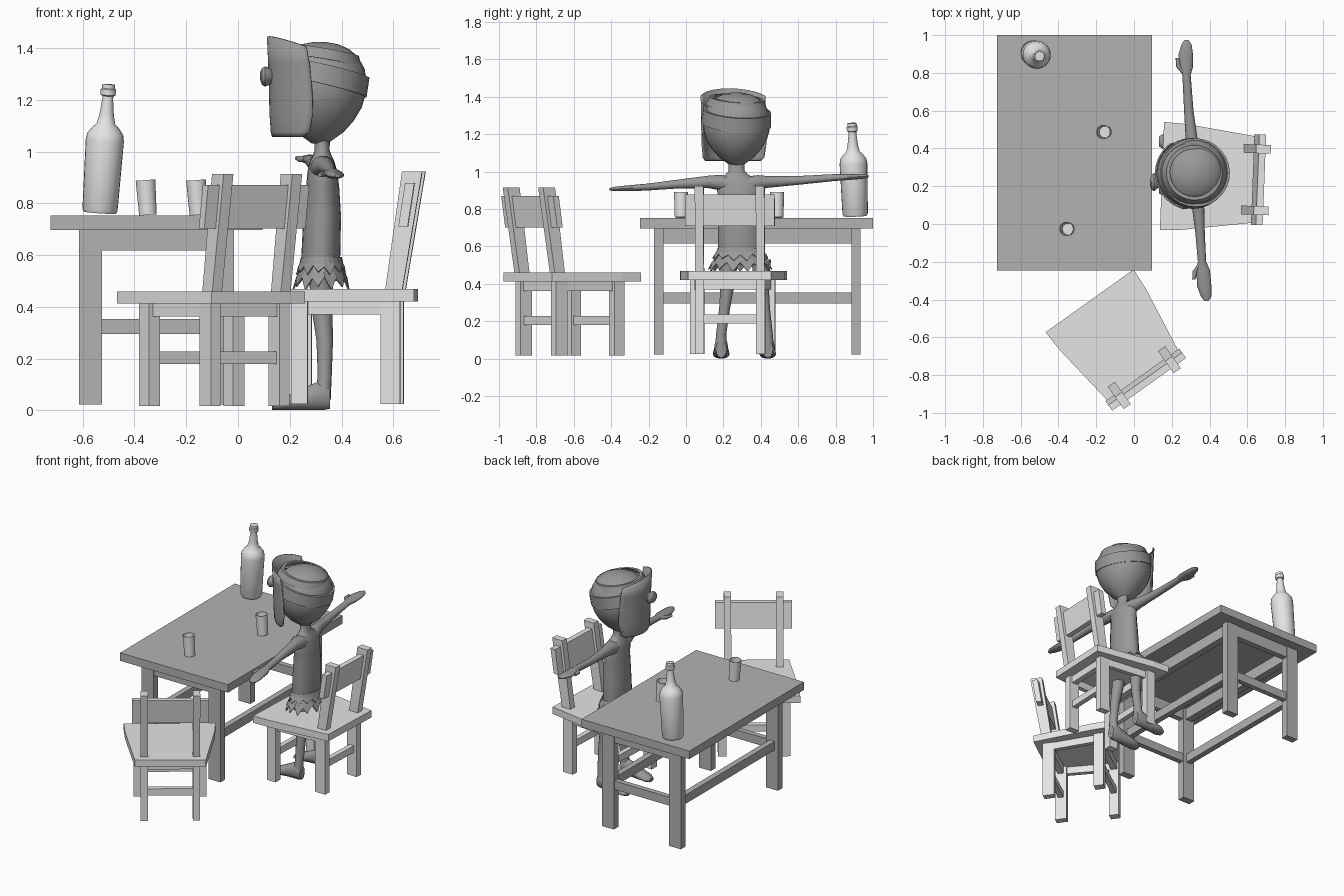
import bpy, bmesh, math
from math import cos, sin, pi, radians

if "Cube" in bpy.data.objects:
    bpy.data.objects.remove(bpy.data.objects["Cube"])


def material(name, v):
    m = bpy.data.materials.new(name)
    m.diffuse_color = (v, v, v, 1)
    m.use_nodes = True
    m.node_tree.nodes["Principled BSDF"].inputs["Base Color"].default_value = m.diffuse_color
    return m


TABLE = material("table grey", 0.45)
CHAIR = material("chair light grey", 0.78)
FIGURE = material("figure dark grey", 0.32)
GLASS = material("glass pale grey", 0.78)


def make(name, verts, faces, mat, smooth=False, loc=(0, 0, 0), rot=(0, 0, 0)):
    me = bpy.data.meshes.new(name)
    me.from_pydata(verts, [], faces)
    bm = bmesh.new()
    bm.from_mesh(me)
    bmesh.ops.recalc_face_normals(bm, faces=bm.faces)
    bm.to_mesh(me)
    bm.free()
    me.materials.append(mat)
    ob = bpy.data.objects.new(name, me)
    bpy.context.collection.objects.link(ob)
    ob.location, ob.rotation_euler = loc, rot
    if smooth:
        bpy.ops.object.select_all(action='DESELECT')
        ob.select_set(True)
        bpy.context.view_layer.objects.active = ob
        bpy.ops.object.shade_smooth_by_angle(angle=radians(40))
    return ob


def prism(name, bottom, top, mat, **kw):
    """Join two outlines with the same number of points."""
    n = len(bottom)
    sides = [(i, (i + 1) % n, n + (i + 1) % n, n + i) for i in range(n)]
    return make(name, bottom + top, sides + [tuple(range(n)), tuple(range(n, 2 * n))], mat, **kw)


def rect(cx, cy, z, w, d):
    return [(cx + sx * w / 2, cy + sy * d / 2, z) for sx, sy in ((-1, -1), (1, -1), (1, 1), (-1, 1))]


def box(name, x0, x1, y0, y1, z0, z1, mat, **kw):
    cx, cy, w, d = (x0 + x1) / 2, (y0 + y1) / 2, x1 - x0, y1 - y0
    return prism(name, rect(cx, cy, z0, w, d), rect(cx, cy, z1, w, d), mat, **kw)


def loft(name, rings, mat, axis='z', n=20, caps=True, **kw):
    """Rings are (x, y, z, radius a, radius b), lying across the axis."""
    verts, faces = [], []
    for x, y, z, a, b in rings:
        for i in range(n):
            c, s = a * cos(2 * pi * i / n), b * sin(2 * pi * i / n)
            verts.append({'z': (x + c, y + s, z), 'y': (x + c, y, z + s), 'x': (x, y + c, z + s)}[axis])
    for r in range(len(rings) - 1):
        for i in range(n):
            j = (i + 1) % n
            faces.append((r * n + i, r * n + j, (r + 1) * n + j, (r + 1) * n + i))
    if caps:
        faces += [tuple(range(n)), tuple(range((len(rings) - 1) * n, len(rings) * n))]
    return make(name, verts, faces, mat, smooth=True, **kw)


def lathe(name, profile, mat, **kw):
    return loft(name, [(0, 0, z, r, r) for r, z in profile], mat, n=24, **kw)


# Table
box("table_top", -0.725, 0.095, -0.245, 1.0, 0.697, 0.752, TABLE)
TX, TY = (-0.57, -0.06), (-0.145, 0.909)
for x in TX:
    for y in TY:
        box("table_leg", x - .045, x + .045, y - .025, y + .025, 0.022, 0.697, TABLE)
    box("table_long_apron", x - .025, x + .025, TY[0], TY[1], 0.617, 0.697, TABLE)
    box("table_long_stretcher", x - .02, x + .02, TY[0], TY[1], 0.295, 0.355, TABLE)
for y in TY:
    box("table_end_apron", TX[0], TX[1], y - .02, y + .02, 0.617, 0.697, TABLE)
    box("table_end_stretcher", TX[0], TX[1], y - .018, y + .018, 0.295, 0.353, TABLE)


# Chairs: local origin is the middle of the seat front, +y is forward
def chair(x, y, z, angle):
    kw = dict(loc=(x, y, z), rot=(0, 0, radians(angle)))
    half = [(0.286, 0), (0.28, -0.12), (0.222, -0.54)]
    outline = half + [(-u, v) for u, v in reversed(half)]
    prism("seat", [(u, v, .42) for u, v in outline], [(u, v, .468) for u, v in outline], CHAIR, **kw)
    lean = lambda h: -0.46 - 0.155 * (h - 0.46)
    for s in (-1, 1):
        box("front_leg", s * .2 - .027, s * .2 + .027, -.13, -.065, .025, .42, CHAIR, **kw)
        box("back_leg", s * .163 - .023, s * .163 + .023, -.486, -.41, .025, .42, CHAIR, **kw)
        prism("back_post", rect(s * .163, lean(.46), .46, .046, .066),
              rect(s * .163, lean(.922), .922, .046, .078), CHAIR, **kw)
        prism("side_apron", rect(s * .193, -.1, .37, .03, .03)[:2] + rect(s * .163, -.45, .37, .03, .03)[1::-1],
              rect(s * .193, -.1, .42, .03, .03)[:2] + rect(s * .163, -.45, .42, .03, .03)[1::-1], CHAIR, **kw)
    prism("back_panel", rect(0, lean(.71), .71, .48, .036),
          rect(0, lean(.878), .878, .48, .036), CHAIR, **kw)
    for part, v, u in (("front", -.097, .2), ("back", -.448, .163)):
        box(part + "_apron", -u, u, v - .02, v + .02, .37, .42, CHAIR, **kw)
        box(part + "_stretcher", -u, u, v - .017, v + .017, .188, .235, CHAIR, **kw)


chair(0.148, 0.254, 0.0, 87.8)
chair(-0.235, -0.407, -0.008, 35.5)

# Bottle and two open glasses
lathe("bottle", [(.062, 0), (.068, .012), (.074, .28), (.07, .305), (.052, .33), (.036, .345), (.028, .38),
                 (.021, .44), (.021, .452), (.029, .456), (.03, .478), (.025, .482), (.025, .498), (.015, .499)],
      GLASS, loc=(-0.534, 0.905, 0.763), rot=(radians(2), radians(4), 0))
for x, y in ((-0.348, -0.026), (-0.153, 0.487)):
    lathe("drinking_glass", [(.034, 0), (.038, .135), (.034, .135), (.03, .012)], GLASS,
          loc=(x, y, 0.755), rot=(0, radians(-4), 0))

# Figure: torso and neck
loft("torso", [(.32, .288, .5, .07, .11), (.32, .288, .6, .075, .118), (.325, .286, .75, .073, .113),
               (.327, .284, .86, .064, .11), (.326, .28, .92, .058, .118), (.325, .276, .96, .048, .095),
               (.325, .272, .985, .036, .06), (.325, .27, 1.005, .029, .042), (.325, .27, 1.05, .03, .042)], FIGURE)

# Legs and feet
for name, hip, ankle in (("near", .225, .188), ("far", .402, .437)):
    loft(name + "_leg", [(.322, hip, .53, .048, .055), (.322, hip, .42, .042, .04),
                         (.335, (hip + ankle) / 2, .27, .032, .03), (.335, ankle, .13, .027, .028),
                         (.325, ankle, .04, .033, .035)], FIGURE, n=14)
    loft(name + "_foot", [(.356, ankle, .05, .028, .045), (.33, ankle, .06, .037, .06), (.28, ankle, .05, .036, .05),
                          (.22, ankle, .035, .043, .035), (.16, ankle, .022, .044, .022),
                          (.132, ankle, .014, .026, .012)], FIGURE, axis='x', n=14)


# Ragged shorts: two layers with a zigzag hem
def ragged(name, ztop, zmid, lows, rmid, rlow, n=26):
    verts, faces = [], []
    for i in range(n):
        t = 2 * pi * i / n
        k = rlow if i % 2 else (rmid + rlow) / 2
        for z, r in ((ztop, 1.0), (zmid, rmid), (lows[i % len(lows)], k)):
            verts.append((.322 + .079 * r * cos(t), .29 + .122 * r * sin(t), z))
    for i in range(n):
        a, b = 3 * i, 3 * ((i + 1) % n)
        faces += [(a, b, b + 1, a + 1), (a + 1, b + 1, b + 2, a + 2)]
    ob = make(name, verts, faces, FIGURE)
    ob.modifiers.new("thickness", 'SOLIDIFY').thickness = 0.006


ragged("shorts_lower", .56, .535, (.515, .465, .51, .478), 1.12, 1.42)
ragged("shorts_waist", .592, .57, (.555, .525, .56, .535), 1.06, 1.24)

# Arms, hands and thumbs
loft("near_arm", [(.325, .24, .93, .05, .045), (.328, .18, .942, .046, .042), (.337, .12, .945, .034, .034),
                  (.35, -.05, .933, .025, .024), (.36, -.2, .918, .022, .019), (.366, -.245, .915, .036, .018),
                  (.372, -.33, .91, .038, .015), (.382, -.385, .907, .027, .012), (.384, -.408, .906, .01, .006)],
     FIGURE, axis='y', n=14)
loft("near_thumb", [(.35, -.21, .917, .012, .012), (.325, -.25, .913, .014, .012), (.316, -.295, .91, .008, .008)],
     FIGURE, axis='y', n=10)
loft("far_arm", [(.325, .32, .93, .05, .045), (.316, .385, .942, .044, .04), (.306, .44, .945, .032, .032),
                 (.29, .6, .953, .025, .024), (.278, .79, .968, .022, .019), (.276, .83, .97, .036, .018),
                 (.274, .9, .972, .038, .015), (.278, .95, .974, .027, .012), (.278, .975, .975, .01, .006)],
     FIGURE, axis='y', n=14)
loft("far_thumb", [(.262, .8, .97, .012, .012), (.238, .83, .972, .014, .012), (.228, .88, .974, .008, .008)],
     FIGURE, axis='y', n=10)

# Head with two tilted bands
HX, HY = 0.316, 0.27
loft("head", [(HX, HY, z, r, r) for z, r in
              ((1.03, .03), (1.045, .05), (1.075, .092), (1.12, .132), (1.17, .162), (1.22, .177), (1.27, .181),
               (1.32, .173), (1.365, .148), (1.395, .114), (1.414, .072), (1.424, .02))], FIGURE, n=28)
for name, z, slope, rings in (("lower_band", 1.29, 13, ((-.038, .187), (-.038, .194), (.038, .188), (.038, .17))),
                              ("upper_band", 1.372, 9, ((-.022, .158), (-.022, .168), (.02, .15), (.02, .13)))):
    loft(name, [(0, 0, h, r, r * .97) for h, r in rings], FIGURE, n=28, caps=False,
         loc=(HX, HY, z), rot=(radians(-4), radians(slope), 0))

# Curved face mask, turned slightly to the near side, with a round nose
rows = ((1.057, 58, .185), (1.075, 66, .19), (1.15, 70, .195), (1.24, 69, .197), (1.34, 66, .2), (1.445, 63, .205))
N = 16
verts, faces = [], []
for z, half, r in rows:
    for i in range(N + 1):
        f = 2 * i / N - 1
        t = radians(192 + half * f)
        drop = .04 * f * f if z > 1.4 else 0
        verts.append((HX + r * cos(t), HY + r * sin(t) * .97, z - drop))
for r in range(len(rows) - 1):
    for i in range(N):
        a = r * (N + 1) + i
        faces.append((a, a + 1, a + N + 2, a + N + 1))
mask = make("face_mask", verts, faces, FIGURE, smooth=True)
mask.modifiers.new("thickness", 'SOLIDIFY').thickness = 0.008
loft("nose", [(.135, .226, 1.29, .026, .026), (.118, .224, 1.29, .042, .034), (.105, .222, 1.29, .048, .039),
              (.092, .22, 1.29, .038, .032), (.085, .219, 1.29, .015, .012)], FIGURE, axis='x', n=16)
